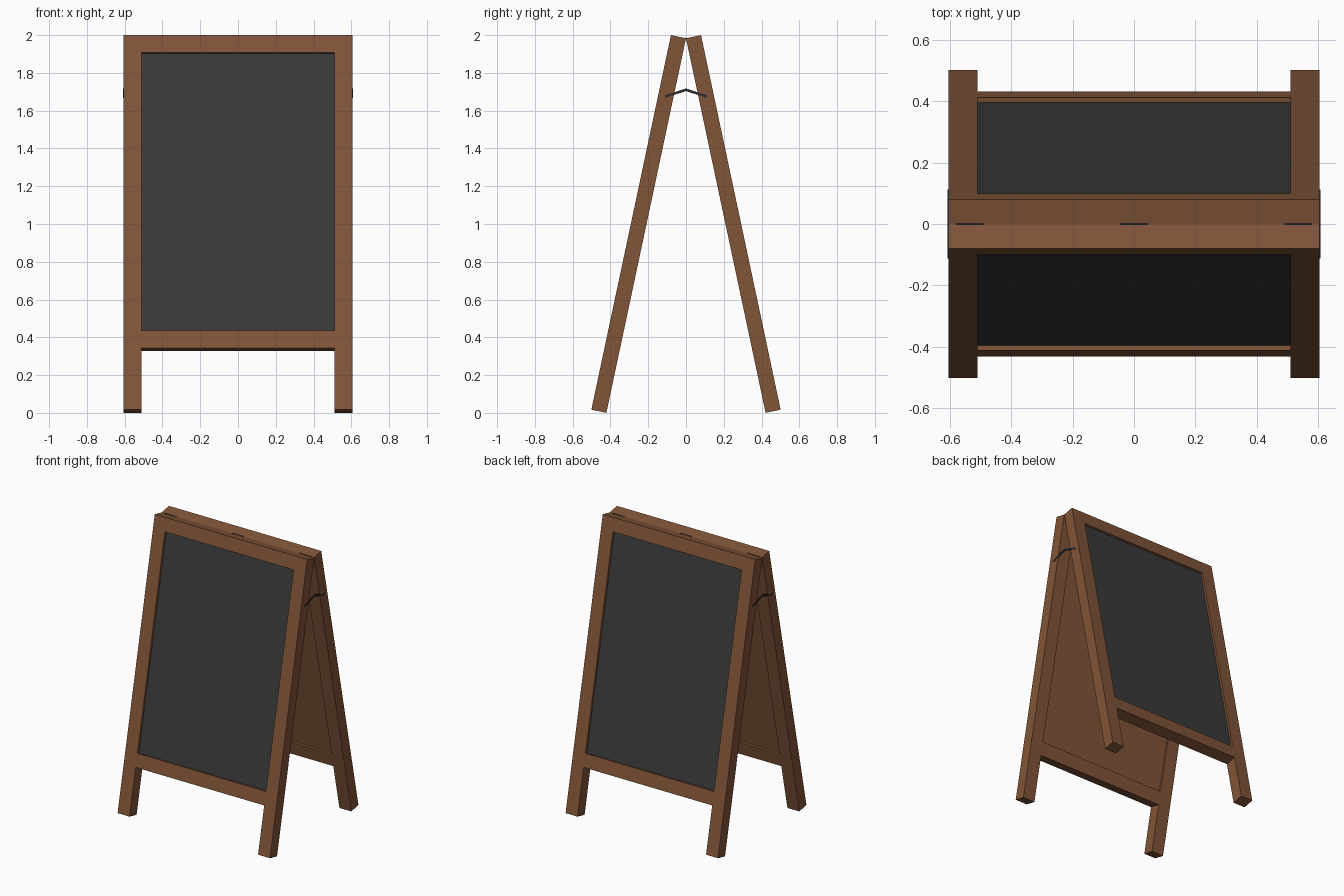
import bpy
import bmesh
from math import radians, cos, sin
from mathutils import Matrix, Vector

if "Cube" in bpy.data.objects:
    bpy.data.objects.remove(bpy.data.objects["Cube"], do_unlink=True)

TILT = radians(12)
HALF = 0.605        # half width of the sign
BAR = 0.095         # width of the frame bars
THICK = 0.0814      # depth of the frame bars
LENGTH = 2.027      # length of a leg
PIVOT = 1.983       # height where the two leaves meet
RAIL_END = 1.693    # lower edge of the bottom rail, down the leaf


def material(name, colour):
    mat = bpy.data.materials.new(name)
    mat.use_nodes = True
    mat.diffuse_color = (*colour, 1)
    shader = mat.node_tree.nodes["Principled BSDF"]
    shader.inputs["Base Color"].default_value = (*colour, 1)
    shader.inputs["Roughness"].default_value = 0.8
    return mat


WOOD = material("brown wood", (0.22, 0.09, 0.04))
SLATE = material("dark slate", (0.042, 0.042, 0.042))
METAL = material("dark metal", (0.028, 0.028, 0.032))


def finish(name, bm, mat):
    bmesh.ops.recalc_face_normals(bm, faces=bm.faces)
    mesh = bpy.data.meshes.new(name)
    bm.to_mesh(mesh)
    bm.free()
    mesh.materials.append(mat)
    obj = bpy.data.objects.new(name, mesh)
    bpy.context.collection.objects.link(obj)
    return obj


def box(name, x, depth, down, mat, frame):
    """Box given by its ranges across, outward and down a leaf."""
    bm = bmesh.new()
    bmesh.ops.create_cube(bm, size=1)
    ranges = (x, (-depth[1], -depth[0]), (-down[1], -down[0]))
    for v in bm.verts:
        v.co = Vector([(a + b) / 2 + c * (b - a) for (a, b), c in zip(ranges, v.co)])
    bm.transform(frame)
    return finish(name, bm, mat)


# Two mirrored leaves, each with legs, rails, backing and writing board
inner = HALF - BAR
for leaf, turn in (("front", 0), ("back", radians(180))):
    frame = (Matrix.Translation((0, 0, PIVOT)) @ Matrix.Rotation(turn, 4, "Z")
             @ Matrix.Rotation(-TILT, 4, "X"))
    full = (0, THICK)
    box(leaf + "_left_leg", (inner, HALF), full, (0, LENGTH), WOOD, frame)
    box(leaf + "_right_leg", (-HALF, -inner), full, (0, LENGTH), WOOD, frame)
    box(leaf + "_top_rail", (-inner, inner), full, (0, BAR), WOOD, frame)
    box(leaf + "_bottom_rail", (-inner, inner), full, (RAIL_END - BAR, RAIL_END), WOOD, frame)
    opening = (BAR, RAIL_END - BAR)
    box(leaf + "_backing", (-inner, inner), (0.014, 0.05), opening, WOOD, frame)
    box(leaf + "_board", (-inner, inner), (0.05, THICK - 0.016), opening, SLATE, frame)

# Hinge barrels in the valley between the leaves
for name, x in (("right_hinge", -0.535), ("middle_hinge", 0), ("left_hinge", 0.535)):
    bm = bmesh.new()
    bmesh.ops.create_cone(bm, cap_ends=True, segments=8, radius1=0.004, radius2=0.004, depth=0.09)
    bm.transform(Matrix.Translation((x, 0, PIVOT)) @ Matrix.Rotation(radians(90), 4, "Y"))
    finish(name, bm, METAL)

# Bent folding braces on both sides
rise, reach, bar = 0.037, 0.112, 0.007
outline = [(-reach, -bar), (0, rise - bar), (reach, -bar),
           (reach, bar), (0, rise + bar), (-reach, bar)]
for name, side in (("left_brace", 1), ("right_brace", -1)):
    bm = bmesh.new()
    face = bm.faces.new([bm.verts.new((side * (HALF - 0.003), y, 1.674 + z)) for y, z in outline])
    out = bmesh.ops.extrude_face_region(bm, geom=[face])["geom"]
    bmesh.ops.translate(bm, vec=(side * 0.006, 0, 0),
                        verts=[g for g in out if isinstance(g, bmesh.types.BMVert)])
    finish(name, bm, METAL)
